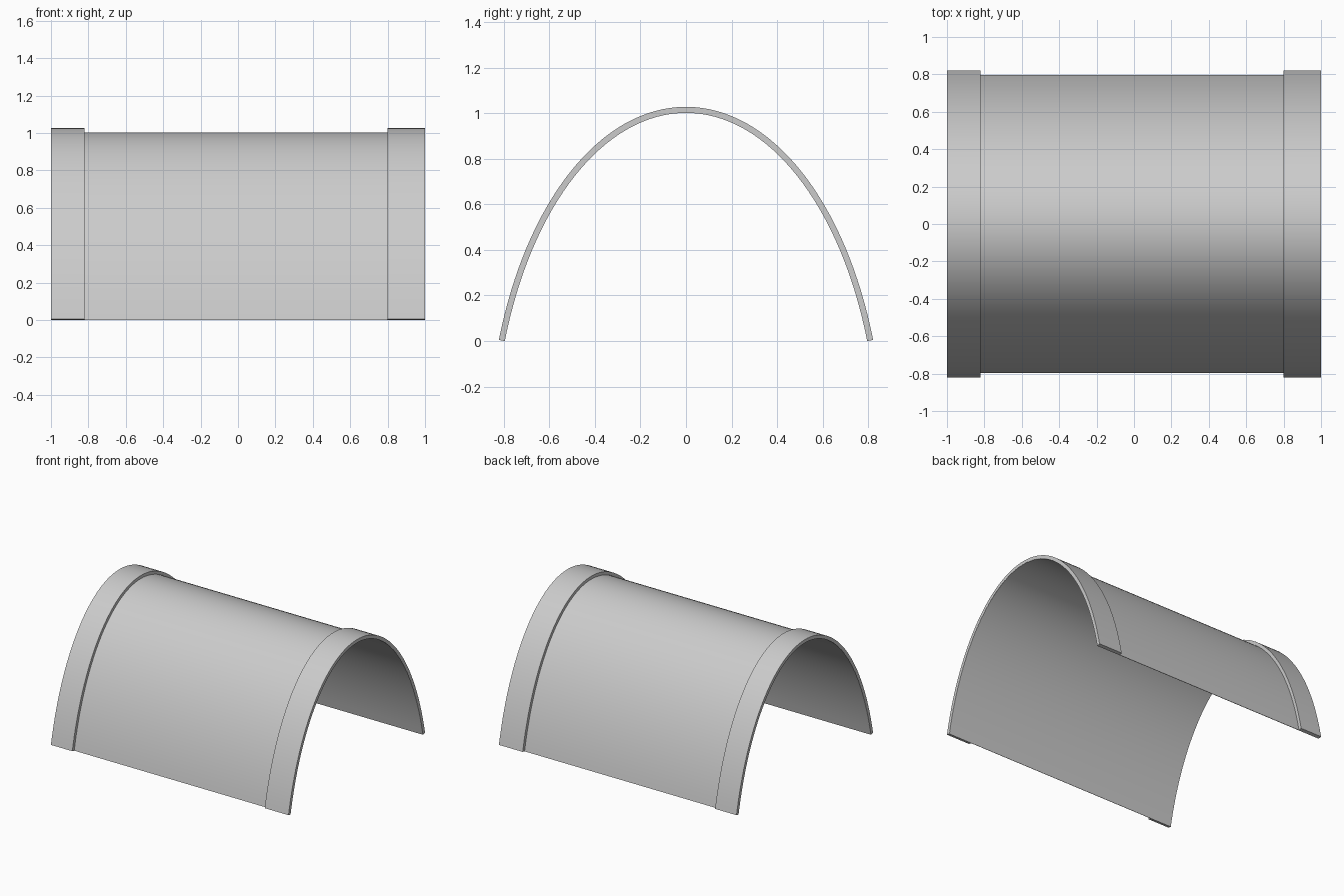
import bpy, bmesh, math

cube = bpy.data.objects.get("Cube")
if cube:
    bpy.data.objects.remove(cube, do_unlink=True)

# Plain grey material
grey = bpy.data.materials.new("light_grey")
grey.use_nodes = True
colour = (0.6, 0.6, 0.6, 1)
grey.diffuse_color = colour
grey.node_tree.nodes["Principled BSDF"].inputs["Base Color"].default_value = colour

# Arch section: the upper part of an ellipse centred below the ground
CENTRE_Z, HEIGHT, HALF_WIDTH = -0.5, 1.001, 0.795
B = HEIGHT - CENTRE_Z
A = HALF_WIDTH / math.sqrt(1 - (CENTRE_Z / B) ** 2)
END_ANGLE = math.acos(-CENTRE_Z / B)
SEGMENTS = 64


def arch_point(t, offset):
    """Point on the arch, pushed outward along its normal."""
    ny, nz = math.sin(t) / A, math.cos(t) / B
    length = math.hypot(ny, nz)
    return (A * math.sin(t) + offset * ny / length,
            CENTRE_Z + B * math.cos(t) + offset * nz / length)


def arch_shell(name, x0, x1, inner, outer):
    """Curved shell between two offsets, running from x0 to x1."""
    bm = bmesh.new()
    corners = ((x0, inner), (x1, inner), (x1, outer), (x0, outer))
    rings = []
    for i in range(SEGMENTS + 1):
        t = END_ANGLE * (2 * i / SEGMENTS - 1)
        rings.append([bm.verts.new((x, *arch_point(t, d))) for x, d in corners])
    for r, s in zip(rings, rings[1:]):
        for k in range(4):
            n = (k + 1) % 4
            bm.faces.new((r[k], r[n], s[n], s[k]))
    bm.faces.new(rings[0])
    bm.faces.new(rings[-1])
    bmesh.ops.recalc_face_normals(bm, faces=bm.faces)
    mesh = bpy.data.meshes.new(name)
    bm.to_mesh(mesh)
    bm.free()
    mesh.materials.append(grey)
    obj = bpy.data.objects.new(name, mesh)
    bpy.context.collection.objects.link(obj)
    bpy.ops.object.select_all(action='DESELECT')
    obj.select_set(True)
    bpy.context.view_layer.objects.active = obj
    bpy.ops.object.shade_smooth_by_angle(angle=math.radians(30))


# Thin arched sheet with a raised band around each end
arch_shell("arched_sheet", -0.999, 0.999, 0.0, 0.003)
arch_shell("right_end_band", -1.0, -0.82, 0.001, 0.0265)
arch_shell("left_end_band", 0.80, 1.0, 0.001, 0.0265)
